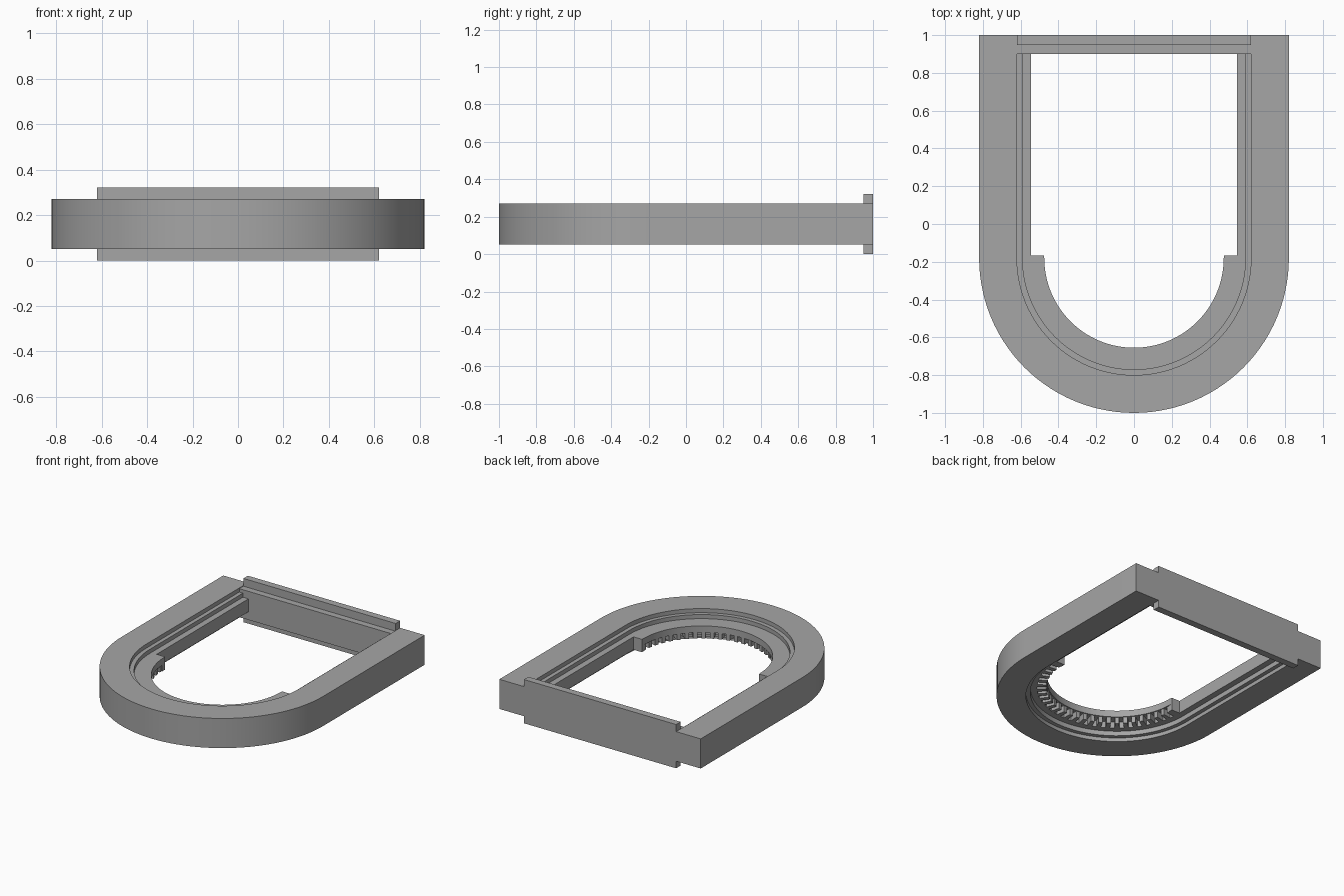
import bpy, bmesh, math

if "Cube" in bpy.data.objects:
    bpy.data.objects.remove(bpy.data.objects["Cube"])

grey = bpy.data.materials.new("plain_grey")
grey.diffuse_color = (0.38, 0.38, 0.38, 1)
grey.use_nodes = True
grey.node_tree.nodes["Principled BSDF"].inputs["Base Color"].default_value = grey.diffuse_color
CY = -0.18  # centre of the round end


def finish(bm, name, smooth=False):
    bmesh.ops.recalc_face_normals(bm, faces=bm.faces)
    me = bpy.data.meshes.new(name)
    bm.to_mesh(me)
    bm.free()
    me.materials.append(grey)
    ob = bpy.data.objects.new(name, me)
    bpy.context.collection.objects.link(ob)
    if smooth:
        bpy.ops.object.select_all(action='DESELECT')
        ob.select_set(True)
        bpy.context.view_layer.objects.active = ob
        bpy.ops.object.shade_smooth_by_angle(angle=math.radians(30))
    return ob


def sweep(name, profile, end_y=None, a0=0.0, a1=math.pi, segs=56):
    """Sweep a (radius, z) profile round the arc, with straight arms to end_y."""
    bm = bmesh.new()
    rings = []
    if end_y is not None:
        rings.append([(r, end_y, z) for r, z in profile])
    for i in range(segs + 1):
        a = a0 + (a1 - a0) * i / segs
        rings.append([(r * math.cos(a), CY - r * math.sin(a), z) for r, z in profile])
    if end_y is not None:
        rings.append([(-r, end_y, z) for r, z in profile])
    rings = [[bm.verts.new(p) for p in ring] for ring in rings]
    n = len(profile)
    for p, q in zip(rings, rings[1:]):
        for k in range(n):
            bm.faces.new((p[k], p[(k + 1) % n], q[(k + 1) % n], q[k]))
    bm.faces.new(rings[0])
    bm.faces.new(rings[-1])
    return finish(bm, name, smooth=True)


def rect(r0, r1, z0, z1):
    return [(r1, z0), (r1, z1), (r0, z1), (r0, z0)]


def box(name, x0, x1, y0, y1, z0, z1):
    bm = bmesh.new()
    bmesh.ops.create_cube(bm, size=1)
    for v in bm.verts:
        v.co = (x1 if v.co.x > 0 else x0, y1 if v.co.y > 0 else y0,
                z1 if v.co.z > 0 else z0)
    return finish(bm, name)


# Outer U-shaped band
sweep("outer_band", rect(0.62, 0.82, 0.052, 0.27), 1.0)

# Stepped track inside the band
sweep("inner_track", [(0.63, 0.08), (0.63, 0.24), (0.59, 0.24), (0.59, 0.21),
                      (0.545, 0.21), (0.545, 0.115), (0.59, 0.115), (0.59, 0.08)], 0.92)

# Flat lip round the curved end
sweep("curved_lip", rect(0.475, 0.56, 0.162, 0.21))

# Row of small teeth under the lip
COUNT = 27
for i in range(COUNT):
    mid = math.pi * (i + 0.5) / COUNT
    half = math.pi / COUNT * 0.25
    sweep("lip_tooth", rect(0.482, 0.555, 0.115, 0.165), None, mid - half, mid + half, 1)

# Solid blocks closing the ends of the lip
for s in (-1, 1):
    xs = sorted((s * 0.477, s * 0.56))
    box("lip_end_block", xs[0], xs[1], CY - 0.02, CY + 0.012, 0.115, 0.21)

# Rear cross bar: tall plate and lower ledge
box("rear_plate", -0.62, 0.62, 0.948, 1.0, 0.0, 0.322)
box("rear_ledge", -0.62, 0.62, 0.9, 0.95, 0.055, 0.265)
